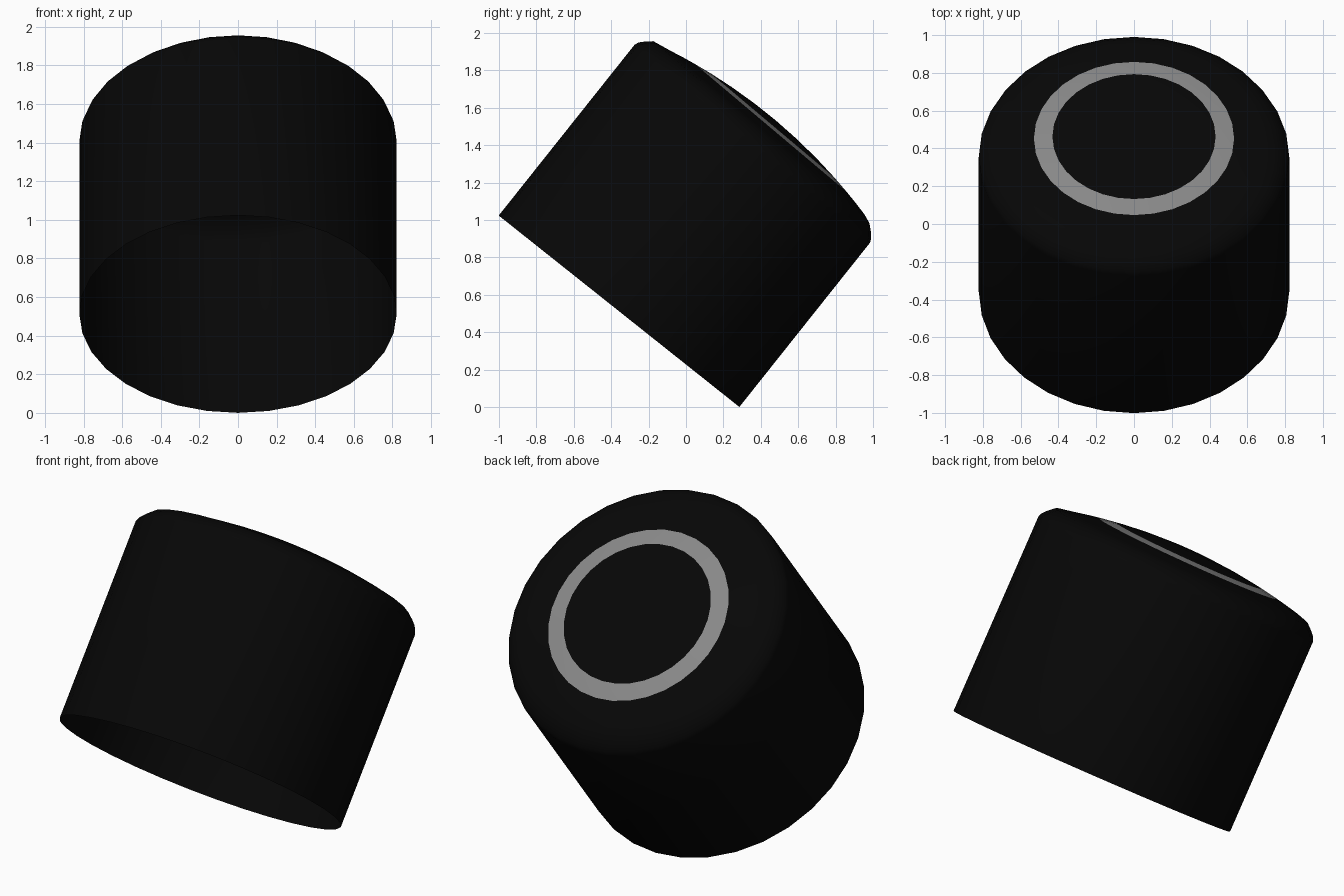
import bpy, bmesh, math
from mathutils import Matrix, Vector

if "Cube" in bpy.data.objects:
    bpy.data.objects.remove(bpy.data.objects["Cube"])

SEG = 32
TILT = math.radians(38.5)
RING_OUT, RING_IN = 0.53, 0.432


def material(name, value):
    m = bpy.data.materials.new(name)
    m.diffuse_color = (value, value, value, 1)
    m.use_nodes = True
    m.node_tree.nodes["Principled BSDF"].inputs["Base Color"].default_value = m.diffuse_color
    return m


def dome(r):
    return 1.32 - 0.17 * r * r


# Profile (radius, height along the axis): wall, rounded rim, shallow dome
profile = [(0.822, 0.0), (0.822, 1.145), (0.812, 1.168), (0.79, 1.192)]
profile += [(r, dome(r)) for r in (0.755, 0.68, 0.60, RING_OUT, RING_IN, 0.3, 0.15)]

bm = bmesh.new()


def place(x, y, z, r):
    # The dome leans slightly and sits a little off the barrel axis
    if z > 1.0:
        z -= 0.028 * y
        if r < 0.7:
            y += 0.024
    return bm.verts.new((x, y, z))


rings = []
for r, z in profile:
    rings.append([place(r * math.sin(2 * math.pi * i / SEG),
                        r * math.cos(2 * math.pi * i / SEG), z, r) for i in range(SEG)])

# Shell, open at the base so the inside of the wall and dome is visible
for k in range(len(rings) - 1):
    for i in range(SEG):
        j = (i + 1) % SEG
        f = bm.faces.new((rings[k][j], rings[k][i], rings[k + 1][i], rings[k + 1][j]))
        # Painted grey ring on the dome
        if profile[k][0] == RING_OUT:
            f.material_index = 1
tip = place(0, 0, dome(0), 0)
for i in range(SEG):
    bm.faces.new((rings[-1][(i + 1) % SEG], rings[-1][i], tip))
bm.normal_update()
# Normals point outwards
if tip.normal.z < 0:
    bmesh.ops.reverse_faces(bm, faces=bm.faces)

# Tilt the barrel towards the back, base edge resting on the ground
bm.transform(Matrix.Translation(Vector((0, -0.358, 0.512))) @ Matrix.Rotation(-TILT, 4, 'X'))

mesh = bpy.data.meshes.new("domed_barrel")
bm.to_mesh(mesh)
bm.free()
mesh.materials.append(material("near black", 0.002))
mesh.materials.append(material("mid grey", 0.245))
obj = bpy.data.objects.new("domed_barrel", mesh)
bpy.context.collection.objects.link(obj)
bpy.context.view_layer.objects.active = obj
obj.select_set(True)
bpy.ops.object.shade_smooth_by_angle(angle=math.radians(40))
